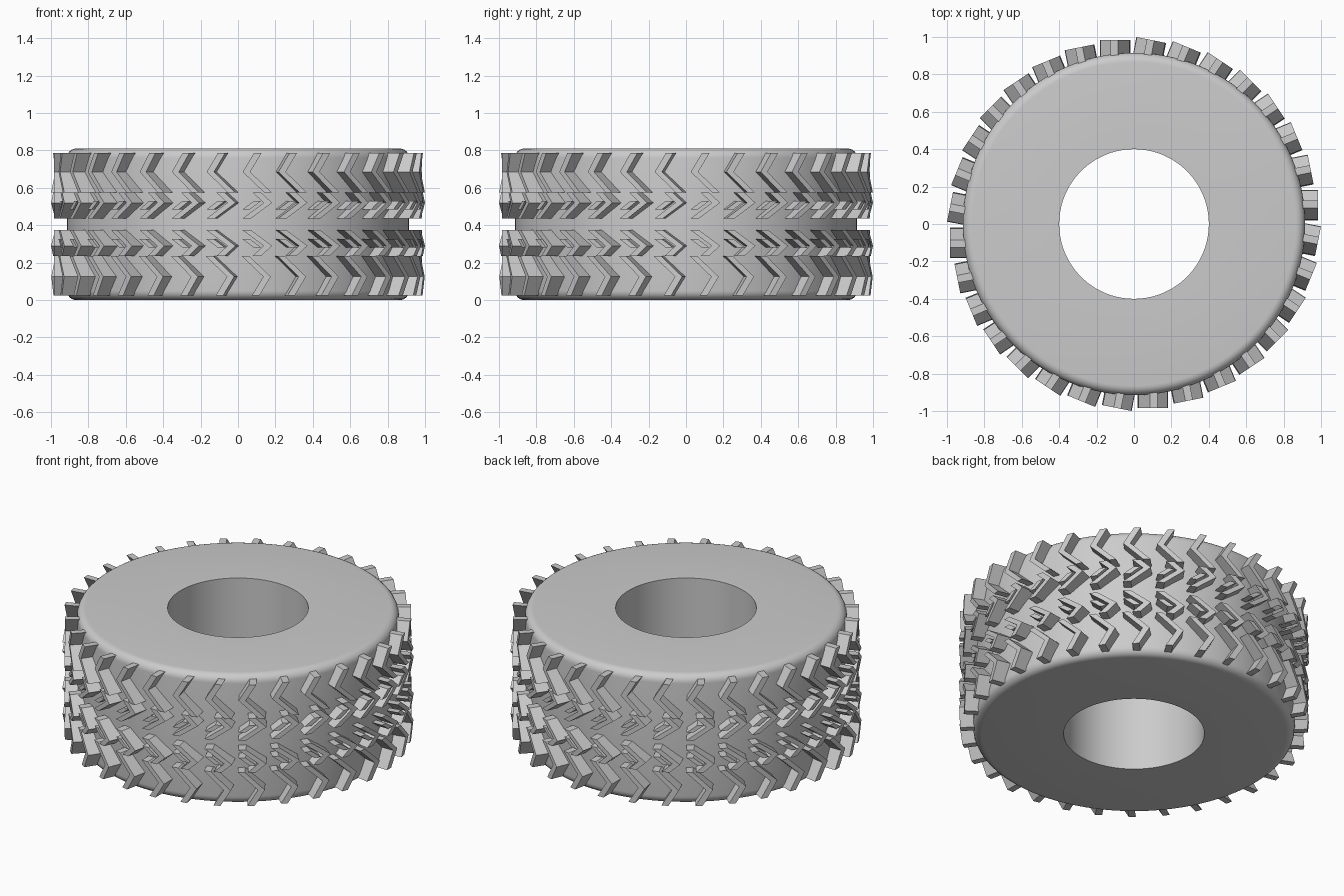
import bpy, bmesh, math
from mathutils import Matrix

cube = bpy.data.objects.get("Cube")
if cube:
    bpy.data.objects.remove(cube, do_unlink=True)

HEIGHT, RADIUS, HOLE, ROUND = 0.81, 0.915, 0.40, 0.05
LUGS = 32

rubber = bpy.data.materials.new("grey_rubber")
rubber.use_nodes = True
color = (0.6, 0.6, 0.6, 1)
rubber.diffuse_color = color
rubber.node_tree.nodes["Principled BSDF"].inputs["Base Color"].default_value = color


def finish(name, bm):
    bmesh.ops.recalc_face_normals(bm, faces=bm.faces)
    mesh = bpy.data.meshes.new(name)
    bm.to_mesh(mesh)
    bm.free()
    mesh.materials.append(rubber)
    obj = bpy.data.objects.new(name, mesh)
    bpy.context.collection.objects.link(obj)
    return obj


# Tyre body: closed cross-section with rounded shoulders, spun round z
def shoulder(z, start):
    return [(RADIUS - ROUND + ROUND * math.cos(a), z + ROUND * math.sin(a))
            for a in (math.radians(start + 15 * i) for i in range(7))]


profile = ([(HOLE, 0)] + shoulder(ROUND, -90)
           + shoulder(HEIGHT - ROUND, 0) + [(HOLE, HEIGHT)])
bm = bmesh.new()
ring = [bm.verts.new((r, 0, z)) for r, z in profile]
edges = [bm.edges.new((ring[i], ring[(i + 1) % len(ring)])) for i in range(len(ring))]
bmesh.ops.spin(bm, geom=ring + edges, cent=(0, 0, 0), axis=(0, 0, 1),
               angle=math.tau, steps=128, use_duplicate=False)
bmesh.ops.remove_doubles(bm, verts=bm.verts, dist=0.0001)
body = finish("tyre_body", bm)
bpy.context.view_layer.objects.active = body
body.select_set(True)
bpy.ops.object.shade_smooth_by_angle(angle=math.radians(30))
body.select_set(False)


# Tread lugs: a bent bar with level ends, extruded outwards, repeated round the tyre
def lug_row(name, path, width):
    bm = bmesh.new()
    outline = ([(x - width / 2, z) for x, z in path]
               + [(x + width / 2, z) for x, z in reversed(path)])
    for k in range(LUGS):
        turn = Matrix.Rotation(math.tau * k / LUGS, 3, 'Z')
        face = bm.faces.new([bm.verts.new(turn @ mathutils_point(x, z)) for x, z in outline])
        out = bmesh.ops.extrude_face_region(bm, geom=[face])
        verts = [g for g in out["geom"] if isinstance(g, bmesh.types.BMVert)]
        bmesh.ops.translate(bm, verts=verts, vec=turn.col[1] * -0.115)
    finish(name, bm)


def mathutils_point(x, z):
    return Matrix.Translation((x, -0.868, z)).to_translation()


def turned(path):
    return [(0.2 - x, HEIGHT - z) for x, z in path]


def mirrored(path):
    return [(x, HEIGHT - z) for x, z in path]


outer = [(0.04, 0.235), (0.155, 0.125), (0.095, 0.025)]
inner = [(0.045, 0.375), (0.16, 0.29), (0.10, 0.235)]
bar = [(0.045, 0.325), (0.105, 0.28)]

lug_row("lower_outer_lugs", outer, 0.04)
lug_row("upper_outer_lugs", turned(outer), 0.04)
for row, place in (("lower", list), ("upper", mirrored)):
    lug_row(row + "_inner_lugs", place(inner), 0.045)
    lug_row(row + "_inner_bars", place(bar), 0.04)
